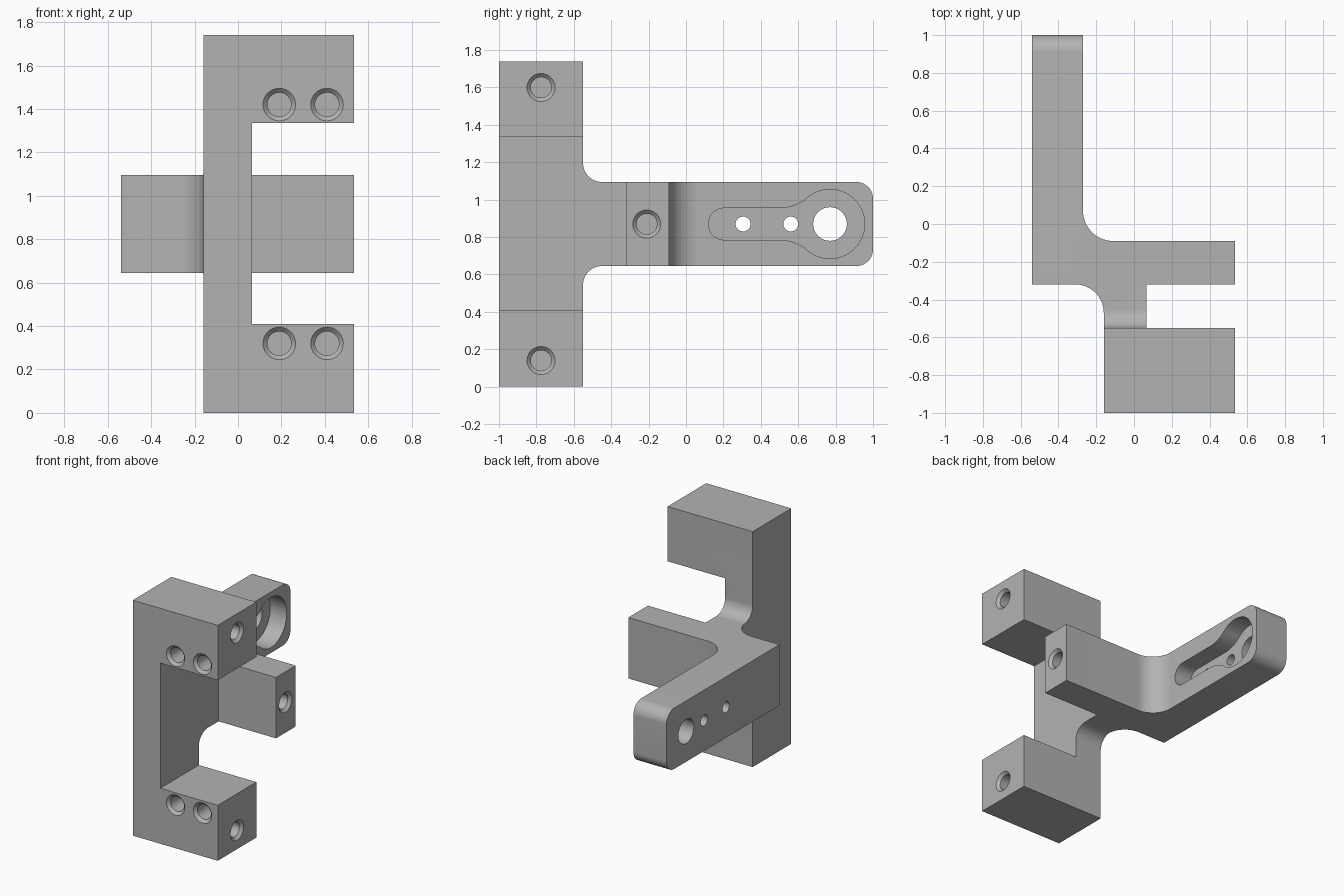
import bpy, bmesh
from math import sin, cos, pi, radians, atan2
from mathutils import Matrix, Vector

if "Cube" in bpy.data.objects:
    bpy.data.objects.remove(bpy.data.objects["Cube"], do_unlink=True)

grey = bpy.data.materials.new("plain grey")
grey.use_nodes = True
grey.diffuse_color = (0.45, 0.45, 0.45, 1)
grey.node_tree.nodes["Principled BSDF"].inputs["Base Color"].default_value = grey.diffuse_color

MID = 0.87          # height of the mirror plane
RIGHT, BACK_T = 0.535, -0.55


def arc(cx, cy, r, start, end, n=14):
    """Points on an arc, angles in degrees."""
    angles = [radians(start + (end - start) * i / n) for i in range(n + 1)]
    return [(cx + r * cos(a), cy + r * sin(a)) for a in angles]


def finish(name, bm):
    bmesh.ops.recalc_face_normals(bm, faces=bm.faces)
    mesh = bpy.data.meshes.new(name)
    bm.to_mesh(mesh)
    bm.free()
    mesh.materials.append(grey)
    obj = bpy.data.objects.new(name, mesh)
    bpy.context.collection.objects.link(obj)
    return obj


def prism(name, points, axis, low, high):
    """Extrude an outline along z (points are x, y) or x (points are y, z)."""
    bm = bmesh.new()
    place = (lambda a, b: (a, b, low)) if axis == "z" else (lambda a, b: (low, a, b))
    face = bm.faces.new([bm.verts.new(place(a, b)) for a, b in points])
    new = bmesh.ops.extrude_face_region(bm, geom=[face])["geom"]
    step = Vector((0, 0, high - low)) if axis == "z" else Vector((high - low, 0, 0))
    bmesh.ops.translate(bm, vec=step, verts=[v for v in new if isinstance(v, bmesh.types.BMVert)])
    return finish(name, bm)


def drill(location, direction):
    """Blind hole cutter with a chamfered mouth."""
    bm = bmesh.new()
    profile = [(0, -0.02), (0.095, -0.02), (0.055, 0.02), (0.055, 0.3), (0, 0.3)]
    verts = [bm.verts.new((r, 0, d)) for r, d in profile]
    edges = [bm.edges.new(pair) for pair in zip(verts, verts[1:])]
    bmesh.ops.spin(bm, geom=verts + edges, axis=(0, 0, 1), cent=(0, 0, 0),
                   angle=2 * pi, steps=40)
    bmesh.ops.remove_doubles(bm, verts=bm.verts, dist=0.0005)
    turn = Vector(direction).to_track_quat("Z", "Y").to_matrix().to_4x4()
    bm.transform(Matrix.Translation(location) @ turn)
    return finish("hole_cutter", bm)


def combine(obj, cutter, operation="DIFFERENCE"):
    mod = obj.modifiers.new("cut", "BOOLEAN")
    mod.operation, mod.object, mod.solver = operation, cutter, "EXACT"
    bpy.context.view_layer.objects.active = obj
    bpy.ops.object.modifier_apply(modifier=mod.name)
    bpy.data.objects.remove(cutter, do_unlink=True)


# Plan outline: long arm, crossbar and front block with two fillets
plan = [(-0.54, 1.1), (-0.54, -0.32)]
plan += arc(-0.31, -0.47, 0.15, 90, 0)
plan += [(-0.16, -1.1), (RIGHT, -1.1), (RIGHT, -0.09)]
plan += arc(-0.11, 0.07, 0.16, 270, 180)
plan += [(-0.27, 1.1)]
bracket = prism("bracket", plan, "z", -0.2, 2)

# Side outline: T shape, upper half mirrored to the lower half
upper = [(-1, 0.87), (BACK_T, 0.87)]
upper += arc(BACK_T + 0.1, 0.325, 0.1, 180, 270)
upper += arc(0.91, 0.135, 0.09, 90, 0)
side = [(y, MID + h) for y, h in upper] + [(y, MID - h) for y, h in reversed(upper)]
combine(bracket, prism("side_cutter", side, "x", -1, 1), "INTERSECT")

# Notch that leaves two jaws and frees the crossbar
notch = [(0.065, -1.2), (1, -1.2), (1, -0.32), (0.065, -0.32)]
combine(bracket, prism("notch_cutter", notch, "z", 0.41, 1.335))

# Keyhole pocket on the inner face of the long arm
blend = 0.23
meet = atan2(0.085 + blend, -0.27) * 180 / pi
half = arc(0.205, 0, 0.085, 180, 90)
half += arc(0.5, 0.085 + blend, blend, 270, meet + 180)
half += arc(0.77, 0, 0.185, meet, 0, 24)[1:]
pocket = [(y, MID + h) for y, h in half] + [(y, MID - h) for y, h in reversed(half[1:-1])]
combine(bracket, prism("pocket_cutter", pocket, "x", -0.405, -0.2))

# Through holes in the pocket floor
for y, r in ((0.305, 0.04), (0.56, 0.04), (0.77, 0.09)):
    combine(bracket, prism("through_cutter", arc(y, MID, r, 0, 360, 40)[:-1], "x", -0.7, -0.3))

# Blind holes in the jaw fronts, jaw ends and crossbar end
for z in (0.32, 1.42):
    for x in (0.19, 0.41):
        combine(bracket, drill((x, -1, z), (0, 1, 0)))
for y, z in ((-0.775, 0.14), (-0.775, 1.6), (-0.21, MID)):
    combine(bracket, drill((RIGHT, y, z), (-1, 0, 0)))

bpy.ops.object.select_all(action="DESELECT")
bracket.select_set(True)
bpy.context.view_layer.objects.active = bracket
bpy.ops.object.shade_smooth_by_angle(angle=radians(30))
